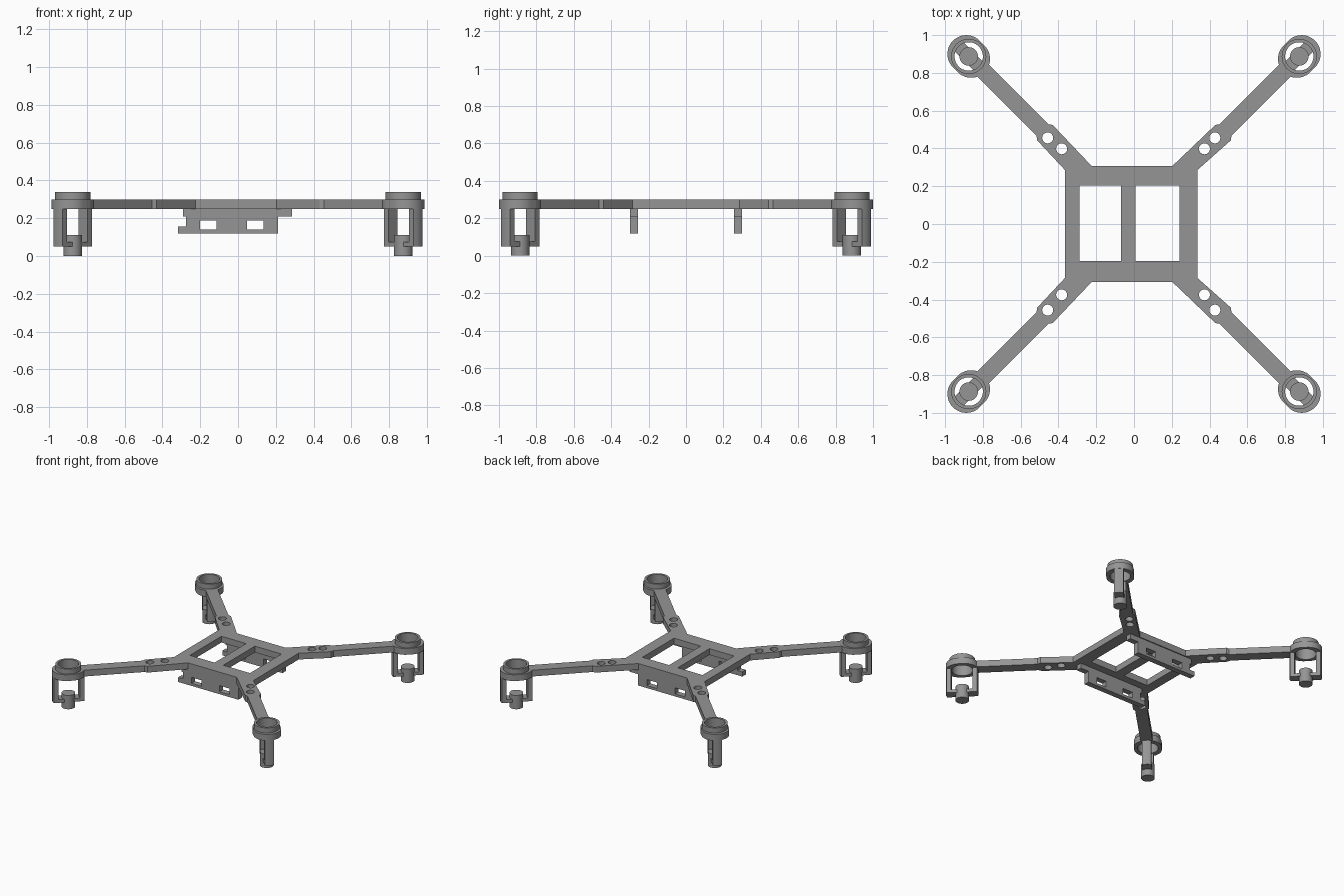
import bpy
import math
from mathutils import Matrix, Vector

if "Cube" in bpy.data.objects:
    bpy.data.objects.remove(bpy.data.objects["Cube"])

grey = bpy.data.materials.new("mid_grey")
grey.diffuse_color = (0.30, 0.30, 0.30, 1)
grey.use_nodes = True
grey.node_tree.nodes["Principled BSDF"].inputs["Base Color"].default_value = grey.diffuse_color


def prism(name, loops, z0, z1, matrix=None):
    """Extrude a flat outline (first loop) with holes (other loops)."""
    cu = bpy.data.curves.new(name, 'CURVE')
    cu.dimensions = '2D'
    cu.fill_mode = 'BOTH'
    cu.extrude = (z1 - z0) / 2
    for loop in loops:
        sp = cu.splines.new('POLY')
        sp.points.add(len(loop) - 1)
        for p, (x, y) in zip(sp.points, loop):
            p.co = (x, y, 0, 1)
        sp.use_cyclic_u = True
    ob = bpy.data.objects.new(name, cu)
    bpy.context.collection.objects.link(ob)
    bpy.ops.object.select_all(action='DESELECT')
    ob.select_set(True)
    bpy.context.view_layer.objects.active = ob
    bpy.ops.object.convert(target='MESH')
    ob = bpy.context.object
    ob.name = name
    me = ob.data
    me.transform(Matrix.Translation((0, 0, (z0 + z1) / 2)))
    if matrix:
        me.transform(matrix)
    # weld the caps to the walls
    bpy.ops.object.mode_set(mode='EDIT')
    bpy.ops.mesh.select_all(action='SELECT')
    bpy.ops.mesh.remove_doubles(threshold=0.0001)
    bpy.ops.mesh.normals_make_consistent(inside=False)
    bpy.ops.object.mode_set(mode='OBJECT')
    me.materials.clear()
    me.materials.append(grey)
    bpy.ops.object.shade_smooth_by_angle(angle=math.radians(30))
    return ob


def circle(r, cx=0, cy=0, n=48):
    return [(cx + r * math.cos(2 * math.pi * i / n),
             cy + r * math.sin(2 * math.pi * i / n)) for i in range(n)]


def stadium(r, d, n=24):
    pts = []
    for side in (1, -1):
        for i in range(n + 1):
            a = -math.pi / 2 + math.pi * i / n
            pts.append((side * (d + r * math.cos(a)), side * r * math.sin(a)))
    return pts


def rect(x0, x1, y0, y1):
    return [(x0, y0), (x1, y0), (x1, y1), (x0, y1)]


MX, MY = 0.875, 0.887          # motor mount centres
LEFT, RIGHT, DEPTH = -0.365, 0.335, 0.308   # central plate


def arm_outline(sx, sy):
    """Arm outline from the plate's side edge round to its front/back edge."""
    u = Vector((sx, sy)).normalized()
    t = Vector((sx, -sy)).normalized()      # towards the side edge
    c = Vector((sx * MX, sy * MY))
    length = c.length
    profile = [(0.675, 0.058), (0.695, 0.044), (length - 0.107, 0.044)]
    profile += [(r, -w) for r, w in reversed(profile)]
    pts = [(RIGHT if sx > 0 else LEFT, sy * 0.285)]
    pts += [tuple(c + u * (r - length) + t * w) for r, w in profile]
    pts.append((0.204 if sx > 0 else -0.225, sy * DEPTH))
    return pts


# Frame: central plate and four arms, with two windows and paired screw holes
outline = []
for sx, sy in ((1, 1), (-1, 1), (-1, -1), (1, -1)):
    pts = arm_outline(sx, sy)
    outline += pts if sx * sy > 0 else pts[::-1]
holes = [rect(-0.288, -0.07, -0.195, 0.203), rect(0.007, 0.242, -0.195, 0.203)]
for sy, inner_y in ((1, 0.398), (-1, 0.375)):
    for x, y in ((-0.457, 0.456), (-0.383, inner_y), (0.428, 0.456), (0.373, inner_y)):
        holes.append(circle(0.029, x, sy * y, 32))
prism("frame", [outline] + holes, 0.25, 0.30)

# Hanging side rails: stepped profile with two slots, same at front and back
rail = [(-0.29, 0.25), (-0.29, 0.21), (-0.275, 0.21), (-0.275, 0.157), (-0.317, 0.157),
        (-0.317, 0.12), (0.213, 0.12), (0.213, 0.21), (0.287, 0.21), (0.287, 0.25)]
slots = [rect(-0.2, -0.113, 0.14, 0.188), rect(0.047, 0.135, 0.14, 0.188)]
upright = Matrix.Rotation(math.pi / 2, 4, 'X')
for name, y in (("front_rail", -0.278), ("back_rail", 0.278)):
    prism(name, [rail] + slots, -y - 0.022, -y + 0.022, upright)

# Motor mounts: collar, raised ring, two radial legs, foot bar and pin
for sx, sy, corner in ((1, 1, "back_right"), (-1, 1, "back_left"),
                       (-1, -1, "front_left"), (1, -1, "front_right")):
    m = Matrix.Translation((sx * MX, sy * MY, 0)) @ Matrix.Rotation(math.atan2(sy, sx), 4, 'Z')
    prism("collar_" + corner, [stadium(0.1, 0.018), circle(0.075)], 0.25, 0.30, m)
    prism("ring_" + corner, [circle(0.093), circle(0.075)], 0.30, 0.34, m)
    for s, side in ((1, "outer"), (-1, "inner")):
        leg = [(s * 0.078, -0.034), (s * 0.111, -0.034), (s * 0.117, -0.012),
               (s * 0.117, 0.012), (s * 0.111, 0.034), (s * 0.078, 0.034)]
        prism(side + "_leg_" + corner, [leg], 0.05, 0.25, m)
        prism(side + "_foot_bar_" + corner,
              [rect(*sorted((s * 0.034, s * 0.079)), -0.034, 0.034)], 0.05, 0.075, m)
    prism("pin_" + corner, [circle(0.049)], 0.0, 0.11, m)
